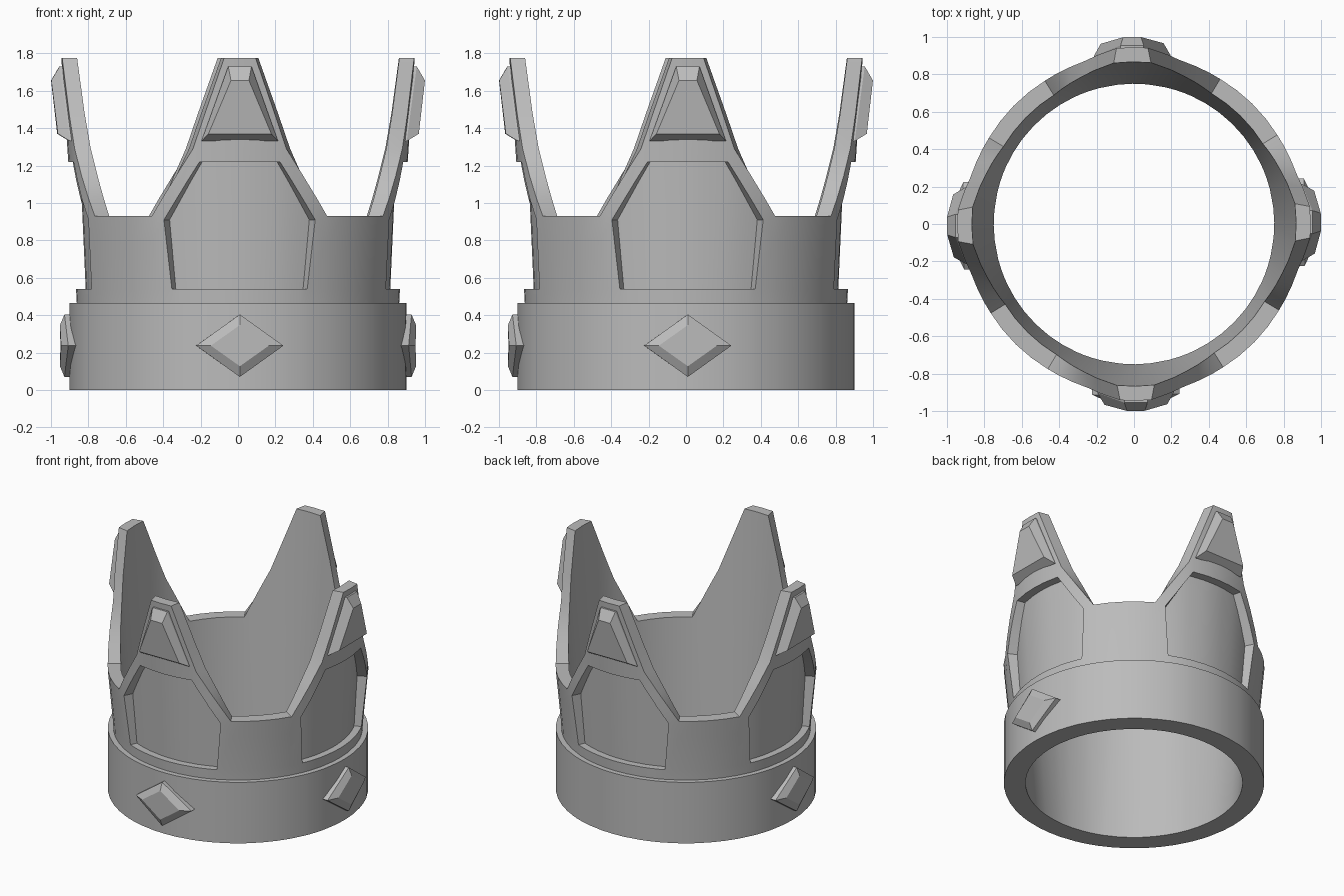
import bpy, bmesh
from math import radians, sin, cos
from mathutils import Matrix, Vector

cube = bpy.data.objects.get("Cube")
if cube:
    bpy.data.objects.remove(cube)

metal = bpy.data.materials.new("grey_metal")
metal.use_nodes = True
GREY = (0.5, 0.5, 0.5, 1)
metal.diffuse_color = GREY
metal.node_tree.nodes["Principled BSDF"].inputs["Base Color"].default_value = GREY

TWIST = 0.6          # slight turn of the whole crown, in degrees
BASE_TOP, PANEL_LOW = 0.465, 0.54


def finish(name, bm):
    bmesh.ops.recalc_face_normals(bm, faces=bm.faces)
    mesh = bpy.data.meshes.new(name)
    bm.to_mesh(mesh)
    bm.free()
    mesh.materials.append(metal)
    obj = bpy.data.objects.new(name, mesh)
    bpy.context.collection.objects.link(obj)
    bpy.ops.object.select_all(action="DESELECT")
    obj.select_set(True)
    bpy.context.view_layer.objects.active = obj
    bpy.ops.object.shade_smooth_by_angle(angle=radians(20))
    return obj


def polar(angle, r, z):
    a = radians(angle)
    return Vector((r * sin(a), -r * cos(a), z))


def inner_radius(z):
    return 0.75 + 0.066 * z


def floor_radius(z):
    return 0.79 + 0.045 * z


def outer_radius(z):
    profile = [(BASE_TOP, 0.862), (PANEL_LOW, 0.866), (0.93, 0.902), (1.25, 0.908), (1.78, 0.945)]
    for (z0, r0), (z1, r1) in zip(profile, profile[1:]):
        if z <= z1:
            return r0 + (r1 - r0) * (z - z0) / (z1 - z0)
    return profile[-1][1]


# Half of one point: angle low, at panel top, at outer rim, at inner rim; panel top, rim height
half = [
    (0, 0, 0, 0, 1.22, 1.775),
    (6, 6, 5.1, 6.6, 1.22, 1.775),
    (13.7, 13.7, 11.6, 14, 1.22, 1.48),
    (18, 18, 15.9, 18.9, 1.117, 1.29),
    (22, 22, 22, 23.9, 1.02, 1.146),
    (24.7, 26.7, 27, 27.8, 0.91, 1.03),
    (31.3, 31.3, 31.3, 31.3, 0.8, 0.93),
    (38, 38, 38, 38, 0.8, 0.93),
    (45, 45, 45, 45, 0.8, 0.93),
]
PANEL_COLUMNS = 5
mirrored = [tuple(-a for a in c[:4]) + c[4:] for c in reversed(half[1:-1])]
quarter = mirrored + half


# Crown body: closed section swept round, with pointed rim
bm = bmesh.new()
columns, inside_panel = [], []
for k in range(4):
    for i, (low, mid, out, inn, panel, rim) in enumerate(quarter):
        t = 90 * k + TWIST
        section = [
            polar(low + t, inner_radius(0), 0),
            polar(low + t, 0.9, 0),
            polar(low + t, 0.9, BASE_TOP),
            polar(low + t, outer_radius(BASE_TOP), BASE_TOP),
            polar(low + t, outer_radius(PANEL_LOW), PANEL_LOW),
            polar(mid + t, outer_radius(panel), panel),
            polar(out + t, outer_radius(rim), rim),
            polar(inn + t, inner_radius(rim), rim),
        ]
        columns.append([bm.verts.new(p) for p in section])
        offset = i - len(mirrored)
        inside_panel.append(-PANEL_COLUMNS <= offset < PANEL_COLUMNS)

panel_faces = []
for i, a in enumerate(columns):
    b = columns[(i + 1) % len(columns)]
    for j in range(len(a)):
        n = (j + 1) % len(a)
        face = bm.faces.new((a[j], b[j], b[n], a[n]))
        if j == 4 and inside_panel[i]:
            panel_faces.append(face)

# Recessed panels: push the panel regions inward
result = bmesh.ops.extrude_face_region(bm, geom=panel_faces)
for v in result["geom"]:
    if isinstance(v, bmesh.types.BMVert):
        scale = floor_radius(v.co.z) / v.co.xy.length
        v.co.x *= scale
        v.co.y *= scale
bmesh.ops.delete(bm, geom=[f for f in panel_faces if f.is_valid], context="FACES")
finish("crown_body", bm)


# Cut stones: a back loop, a girdle loop and a raised table
def stone(name, girdle, table, quarter_turn):
    turn = Matrix.Rotation(radians(90 * quarter_turn + TWIST), 3, "Z")
    bm = bmesh.new()
    back = [(x, r - 0.05, z) for x, r, z in girdle]
    loops = [[bm.verts.new(turn @ Vector((x, -r, z))) for x, r, z in loop]
             for loop in (back, girdle, table)]
    for a, b in zip(loops, loops[1:]):
        for i in range(4):
            n = (i + 1) % 4
            bm.faces.new((a[i], a[n], b[n], b[i]))
    bm.faces.new(loops[0])
    bm.faces.new(loops[-1])
    finish(name, bm)


def diamond(width, height, side_r, tip_r):
    mid = 0.237
    return [(-width, side_r, mid), (0, tip_r, mid - height),
            (width, side_r, mid), (0, tip_r, mid + height)]


def wedge(w0, r0, z0, w1, r1, z1):
    return [(-w0, r0, z0), (w0, r0, z0), (w1, r1, z1), (-w1, r1, z1)]


sides = ["front", "left", "back", "right"]
for k, side in enumerate(sides):
    stone(side + "_point_stone", wedge(0.205, 0.9, 1.33, 0.062, 0.955, 1.73),
          wedge(0.168, 0.965, 1.37, 0.048, 0.999, 1.655), k)
    if side != "back":
        stone(side + "_band_stone", diamond(0.233, 0.167, 0.91, 0.928),
              diamond(0.155, 0.11, 0.948, 0.952), k)
